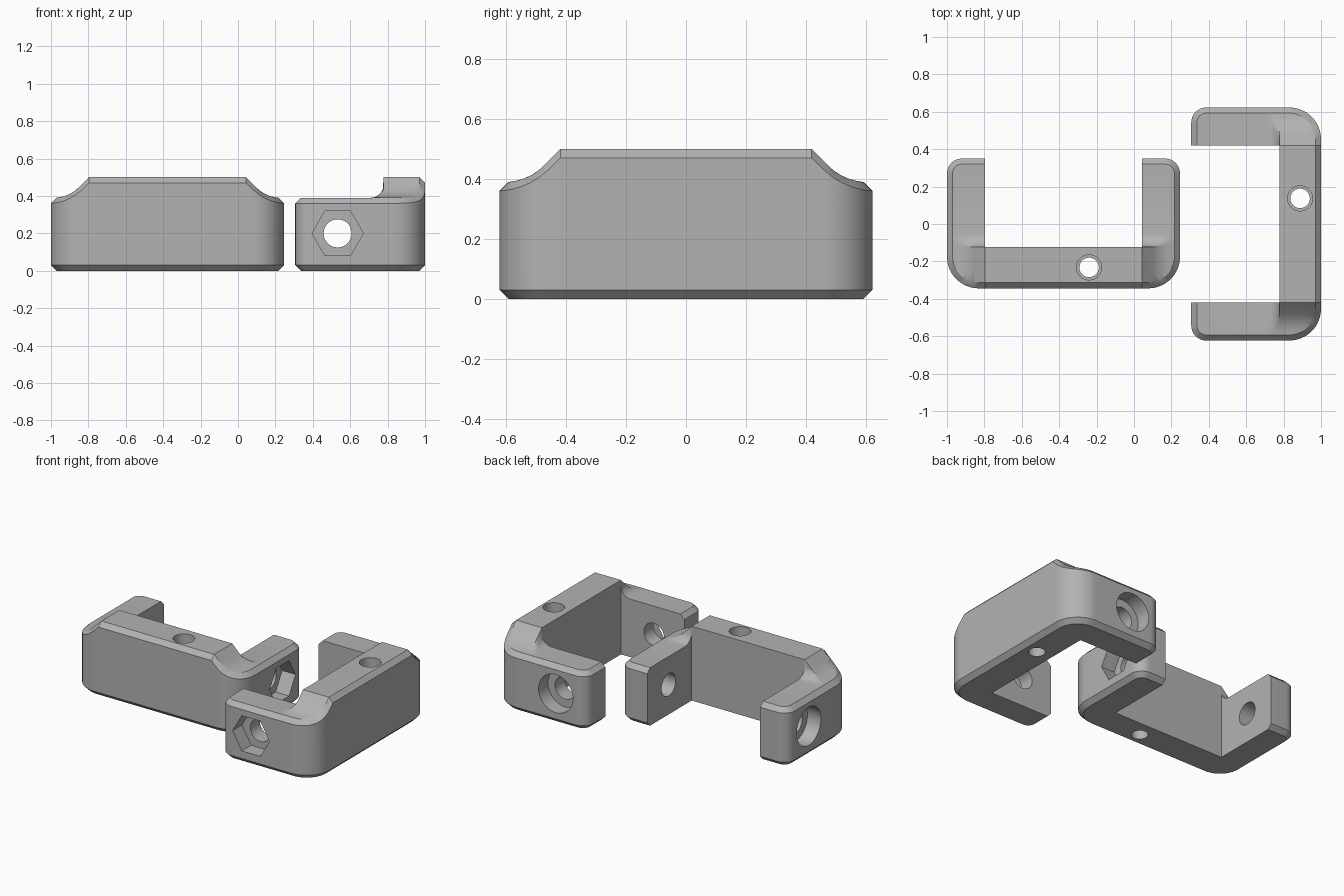
import bpy, bmesh, math
from mathutils import Matrix, Vector

if "Cube" in bpy.data.objects:
    bpy.data.objects.remove(bpy.data.objects["Cube"])

W, D = 0.623, 0.347          # half width, half depth of a bracket
XI, YI = 0.42, -0.125        # inner faces of the arms and of the web
R, RT, C = 0.17, 0.08, 0.03  # back corner radius, tip radius, chamfer
LOW, HIGH, HZ = 0.39, 0.5, 0.2
ARM_Y, ARM_R = 0.12, 0.075   # clamp hole

grey = bpy.data.materials.new("grey")
grey.diffuse_color = (0.45, 0.45, 0.45, 1)
grey.use_nodes = True
grey.node_tree.nodes["Principled BSDF"].inputs["Base Color"].default_value = grey.diffuse_color

# Shoulder breakpoints across the arm: a 45 degree slope, then a hollow arc
RS = 0.188
STEPS = [0.0, 0.055] + [0.188 - RS * math.sin(math.radians(a)) for a in (37, 29, 21, 13, 6)]


def top_height(x, y):
    t, u = x - XI, y - YI
    if t <= 0:
        web = HIGH
    elif t < 0.055:
        web = HIGH - t
    else:
        web = LOW + RS - math.sqrt(max(0, RS ** 2 - max(0, 0.188 - t) ** 2))
    if u <= 1e-5:
        return web
    r = 0.07  # fillet between arm and web
    return min(web, LOW + r - math.sqrt(r * r - max(0, r - u) ** 2))


def arc(cx, cy, r, a0, a1, n):
    for i in range(n + 1):
        a = math.radians(a0 + (a1 - a0) * i / n)
        nv = Vector((math.cos(a), math.sin(a)))
        yield Vector((cx, cy)) + nv * r, nv


def half_sections():
    """Cross-sections from the web, round the corner, to the arm tip."""
    east, south, north = Vector((1, 0)), Vector((0, -1)), Vector((0, 1))
    corner, tip = Vector((XI, YI)), Vector((XI, D - C - RT))
    rays = [(corner, Vector((XI, -D)), south)]
    rays += [(corner, p, n) for p, n in arc(W - R, -D + R, R, -90, 0, 16)]
    rays.append((corner, Vector((W, YI)), east))
    for u in (0.003, 0.01, 0.02, 0.033, 0.05, 0.07):
        rays.append((Vector((XI, YI + u)), Vector((W, YI + u)), east))
    rays.append((tip, Vector((W, tip.y)), east))
    rays += [(tip, p, n) for p, n in arc(W - RT, D - RT, RT, 0, 90, 8)]
    rays.append((tip, Vector((XI, D)), north))
    out = []
    for a, p, n in rays:
        q = p - n * C
        t_end = q.x - XI
        pts = [(a.x, a.y, 0)]
        for t in STEPS + [t_end]:
            f = min(1, t / t_end) if t_end > 1e-5 else 1
            if t == 0:
                f = 0
            m = a.lerp(q, f)
            pts.append((m.x, m.y, top_height(m.x, m.y)))
        pts += [(p.x, p.y, pts[-1][2] - C), (p.x, p.y, C), (q.x, q.y, 0)]
        out.append(pts)
    return out


def cylinder(name, r, depth, matrix, sides=48):
    bm = bmesh.new()
    bmesh.ops.create_cone(bm, cap_ends=True, segments=sides, radius1=r, radius2=r,
                          depth=depth, matrix=matrix)
    me = bpy.data.meshes.new(name)
    bm.to_mesh(me)
    bm.free()
    ob = bpy.data.objects.new(name, me)
    bpy.context.collection.objects.link(ob)
    ob.hide_render = True
    return ob


def along_x(x):
    return Matrix.Translation((x, ARM_Y, HZ)) @ Matrix.Rotation(math.pi / 2, 4, 'Y')


def bracket(name, location, angle, hex_side):
    # U-shaped body
    half = half_sections()
    sections = [[(-x, y, z) for x, y, z in s] for s in reversed(half)] + half
    bm = bmesh.new()
    rings = [[bm.verts.new(p) for p in s] for s in sections]
    k = len(rings[0])
    for a, b in zip(rings, rings[1:]):
        for i in range(k):
            j = (i + 1) % k
            bm.faces.new((a[i], a[j], b[j], b[i]))
    bm.faces.new(rings[0])
    bm.faces.new(rings[-1])
    bmesh.ops.remove_doubles(bm, verts=bm.verts, dist=1e-5)
    bmesh.ops.dissolve_degenerate(bm, edges=bm.edges, dist=1e-5)
    bmesh.ops.recalc_face_normals(bm, faces=bm.faces)
    me = bpy.data.meshes.new(name)
    bm.to_mesh(me)
    bm.free()
    me.materials.append(grey)
    ob = bpy.data.objects.new(name, me)
    bpy.context.collection.objects.link(ob)

    # Clamp hole, nut pocket, bolt head pocket and stepped vertical hole
    up = lambda z: Matrix.Translation((0.137, -0.235, z))
    cutters = [
        cylinder("clamp_hole", ARM_R, 2, along_x(0)),
        cylinder("nut_pocket", 0.137, 0.4, along_x(hex_side * (W + 0.1))
                 @ Matrix.Rotation(math.pi / 6, 4, 'Z'), 6),
        cylinder("bolt_head_pocket", 0.128, 0.4, along_x(-hex_side * (W + 0.1))),
        cylinder("screw_hole", 0.052, 2, up(0)),
        cylinder("screw_hole_top", 0.067, 1, up(0.75)),
    ]
    # Nut pocket points lie along the arm
    cut = cutters[1].data
    ys = [v.co.y - ARM_Y for v in cut.vertices]
    if max(ys) < 0.13:
        t = along_x(hex_side * (W + 0.1))
        cut.transform(t @ Matrix.Rotation(math.pi / 6, 4, 'Z') @ t.inverted())
    bpy.context.view_layer.objects.active = ob
    for c in cutters:
        m = ob.modifiers.new(c.name, 'BOOLEAN')
        m.operation, m.solver, m.object = 'DIFFERENCE', 'EXACT', c
        bpy.ops.object.modifier_apply(modifier=m.name)
        bpy.data.objects.remove(c)
    ob.location = location
    ob.rotation_euler.z = angle
    bpy.ops.object.select_all(action='DESELECT')
    ob.select_set(True)
    bpy.ops.object.shade_smooth_by_angle(angle=math.radians(30))


bracket("left_bracket", (-0.377, 0.003, 0), 0, 1)
bracket("right_bracket", (0.653, 0, 0), math.pi / 2, -1)
